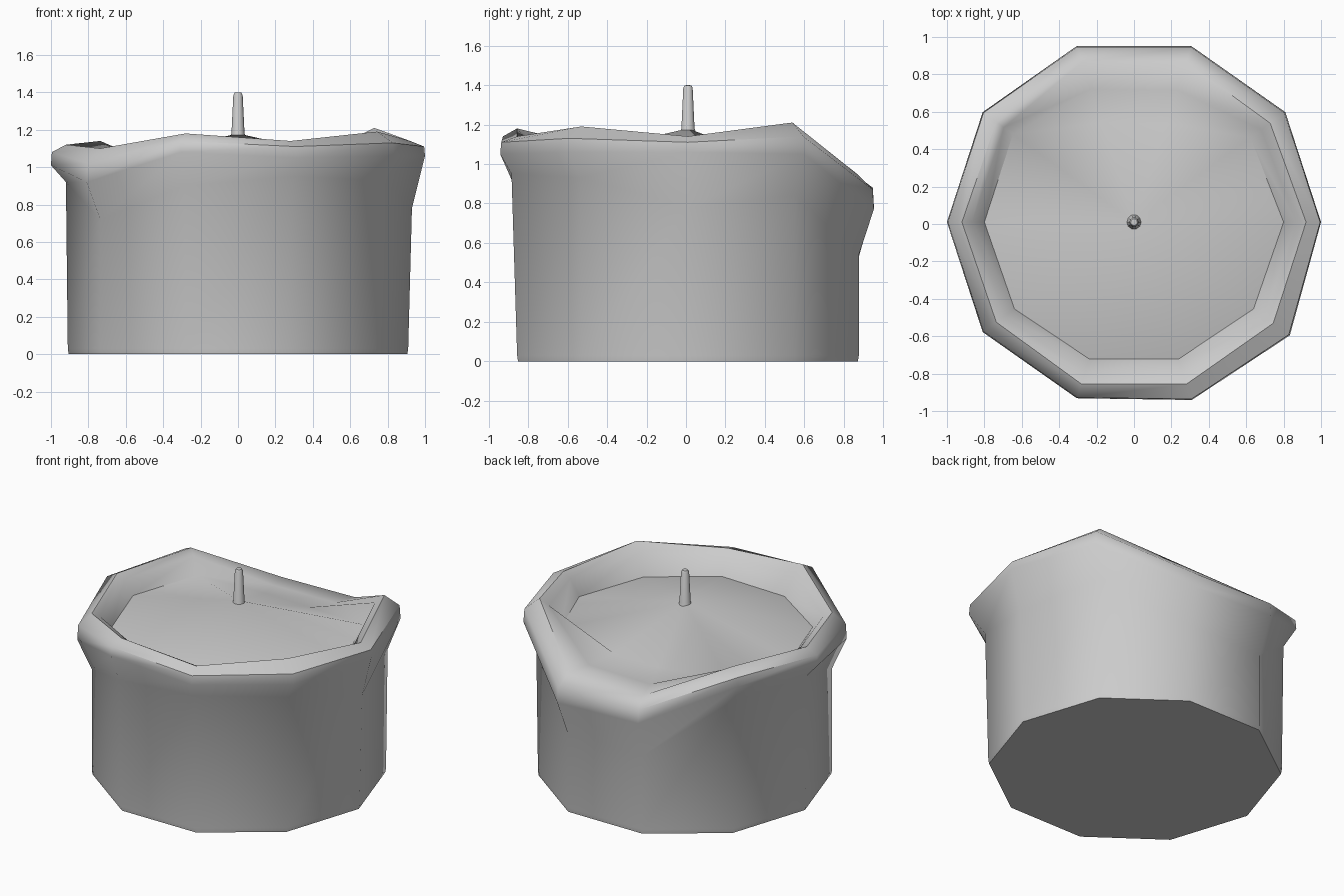
import bpy, math

if "Cube" in bpy.data.objects:
    bpy.data.objects.remove(bpy.data.objects["Cube"])

N = 10
CY = 0.01  # small offset so the model is centred


def make_object(name, rings, cap_bottom, tip=None):
    """Skin a stack of rings; each ring is a list of (radius, angle, z)."""
    n = len(rings[0])
    verts = [(r * math.cos(a), CY + r * math.sin(a), z) for ring in rings for r, a, z in ring]
    faces = []
    for k in range(len(rings) - 1):
        for i in range(n):
            j = (i + 1) % n
            faces.append((k * n + i, k * n + j, (k + 1) * n + j, (k + 1) * n + i))
    if cap_bottom:
        faces.append(tuple(reversed(range(n))))
    last = (len(rings) - 1) * n
    if tip is not None:
        verts.append((0, CY, tip))
        faces += [(last + i, last + (i + 1) % n, len(verts) - 1) for i in range(n)]
    mesh = bpy.data.meshes.new(name)
    mesh.from_pydata(verts, [], faces)
    obj = bpy.data.objects.new(name, mesh)
    bpy.context.collection.objects.link(obj)
    bpy.context.view_layer.objects.active = obj
    obj.select_set(True)
    bpy.ops.object.shade_smooth_by_angle(angle=math.radians(50))
    obj.select_set(False)
    return obj


# Melted rim heights and radii, one value for every 36 degrees from +x
flare_z = [0.78, 0.84, 0.54, 0.53, 0.91, 0.92, 0.72, 0.90, 0.95, 0.93]
low_z = [1.06, 1.05, 0.77, 0.79, 1.04, 1.01, 0.92, 1.08, 1.05, 1.06]
high_z = [1.11, 1.14, 0.87, 0.88, 1.10, 1.08, 1.02, 1.14, 1.11, 1.13]
crest_z = [1.14, 1.21, 0.95, 0.94, 1.14, 1.12, 1.10, 1.18, 1.14, 1.19]
flare_r = [0.93, 0.92, 0.91, 0.91, 0.92, 0.92, 0.91, 0.93, 0.94, 0.93]
outer_r = [1.0, 1.0, 0.99, 0.99, 1.0, 1.0, 1.0, 0.99, 1.0, 1.03]
crest_r = [0.92, 0.90, 0.90, 0.90, 0.91, 0.92, 0.91, 0.91, 0.91, 0.92]
pool_r = [0.80, 0.77, 0.55, 0.56, 0.80, 0.80, 0.79, 0.77, 0.77, 0.79]
pool_z = [1.00, 1.01, 0.98, 0.98, 1.00, 1.00, 1.00, 1.00, 1.01, 1.00]


def ring(radii, heights):
    return [(radii[i], 2 * math.pi * i / N, heights[i]) for i in range(N)]


def blend(a, b, t):
    return [p + (q - p) * t for p, q in zip(a, b)]


# Inner lip sits just inside the crest before the rim drops to the pool
lip_r = blend(crest_r, pool_r, 0.45)
lip_z = blend(crest_z, pool_z, 0.25)

# Body, overhanging rim and shallow conical top as one skin
make_object("candle_body", [
    ring([0.905] * N, [0.0] * N),
    ring([0.91] * N, [0.03] * N),
    ring(flare_r, flare_z),
    ring(outer_r, low_z),
    ring(blend(outer_r, crest_r, 0.06), high_z),
    ring(crest_r, crest_z),
    ring(lip_r, lip_z),
    ring(pool_r, pool_z),
], True, tip=1.18)

# Tapered wick
profile = [(0.05, 1.14), (0.035, 1.18), (0.025, 1.385), (0.018, 1.398)]
make_object("wick", [[(r, 2 * math.pi * i / N, z) for i in range(N)] for r, z in profile],
            True, tip=1.40)
